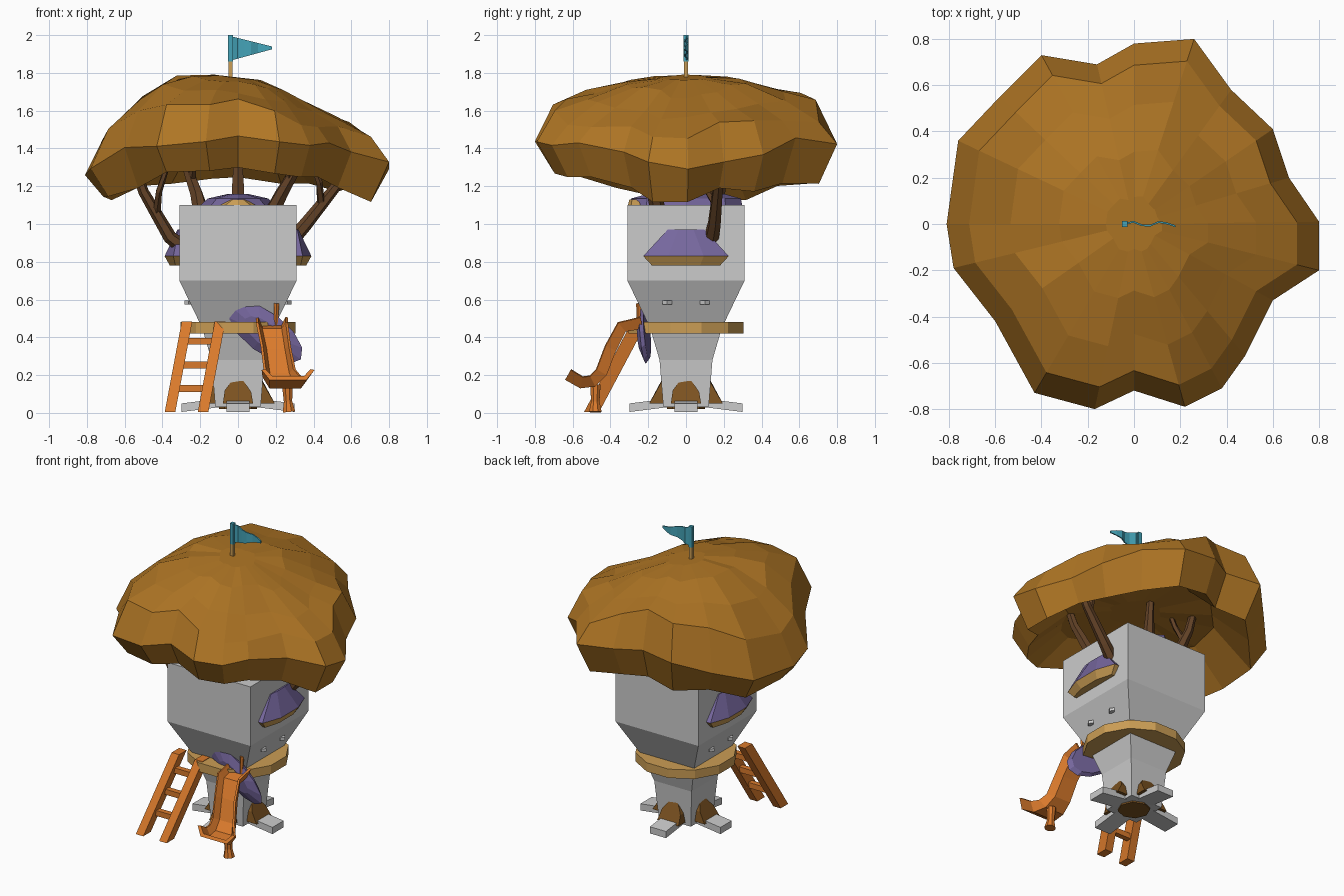
import bpy, bmesh, random
from math import sin, cos, pi, radians
from mathutils import Vector, Matrix

random.seed(4)
cube = bpy.data.objects.get("Cube")
if cube:
    bpy.data.objects.remove(cube)


def material(name, r, g, b):
    m = bpy.data.materials.new(name)
    m.use_nodes = True
    m.diffuse_color = (r, g, b, 1)
    m.node_tree.nodes["Principled BSDF"].inputs["Base Color"].default_value = (r, g, b, 1)
    return m


LEAF = material("autumn leaves", .43, .18, .018)
GREY = material("pale grey", .6, .6, .6)
PURPLE = material("purple", .18, .135, .34)
TAN = material("tan wood", .6, .34, .09)
ORANGE = material("orange", .7, .195, .025)
TEAL = material("teal", .058, .37, .48)
BARK = material("dark bark", .125, .055, .02)
MOSS = material("brown moss", .2, .085, .015)


def loft(name, rings, mat, matrix=None):
    """Skin a list of equal point rings and cap both ends."""
    bm = bmesh.new()
    loops = [[bm.verts.new(p) for p in ring] for ring in rings]
    n = len(loops[0])
    for a, b in zip(loops, loops[1:]):
        for i in range(n):
            j = (i + 1) % n
            bm.faces.new((a[i], a[j], b[j], b[i]))
    bm.faces.new(loops[0][::-1])
    bm.faces.new(loops[-1])
    if matrix:
        bm.transform(matrix)
    bmesh.ops.recalc_face_normals(bm, faces=bm.faces)
    mesh = bpy.data.meshes.new(name)
    bm.to_mesh(mesh)
    bm.free()
    mesh.materials.append(mat)
    ob = bpy.data.objects.new(name, mesh)
    bpy.context.collection.objects.link(ob)
    return ob


def ring(z, rx, ry, n=8, start=0.0, cx=0, cy=0):
    return [(cx + rx * cos(start + 2 * pi * i / n), cy + ry * sin(start + 2 * pi * i / n), z)
            for i in range(n)]


def square(z, h):
    return [(-h, -h, z), (h, -h, z), (h, h, z), (-h, h, z)]


def tube(name, path, radii, mat, sides=6):
    pts = [Vector(p) for p in path]
    rings = []
    for i, p in enumerate(pts):
        d = pts[min(i + 1, len(pts) - 1)] - pts[max(i - 1, 0)]
        q = d.to_track_quat('Z', 'Y')
        rings.append([p + q @ Vector(c) for c in ring(0, radii[i], radii[i], sides, pi / sides)])
    return loft(name, rings, mat)


def lerp(table, x):
    if x <= table[0][0]:
        return table[0][1]
    for (x0, z0), (x1, z1) in zip(table, table[1:]):
        if x <= x1:
            return z0 + (z1 - z0) * (x - x0) / (x1 - x0)
    return table[-1][1]


# House body, deck and trunk
loft("house", [square(.45, .19), square(.7, .31), square(1.1, .31)], GREY)
loft("deck", [ring(z, .315, .315, 12, pi / 12) for z in (.42, .48)], TAN)
loft("trunk", [square(.03, .12), square(.28, .14), square(.45, .19)], GREY)
loft("trunk_underside", [ring(.02, .1, .1), ring(.05, .1, .1)], MOSS)

# Roots and moss around the trunk foot
flame = [(-.08, .05), (-.07, .12), (-.04, .16), (-.03, .2), (0, .26),
         (.02, .18), (.05, .14), (.07, .11), (.08, .05)]
for k in range(4):
    turn = Matrix.Rotation(k * pi / 2, 4, 'Z')
    loft("root_foot", [[(-.06, y, z), (.06, y, z), (.06, y, z + .045), (-.06, y, z + .045)]
                       for y, z in ((-.1, .03), (-.3, .005))], GREY, turn)
    outer = [(x, -.195 + .07 * min(1, (z - .05) / .12), z) for x, z in flame]
    inner = [(x, -.11, z) for x, z in flame]
    loft("moss_patch", [outer, inner], MOSS, turn)

# Shelf mushrooms on both sides
for s in (-1, 1):
    rim = ring(.83, .085, .245, 8, pi / 8, s * .31)
    loft("shelf_cap", [rim, ring(.97, .012, .105, 8, pi / 8, s * .31)], PURPLE)
    loft("shelf_gills", [ring(.78, .055, .195, 8, pi / 8, s * .31), rim], TAN)
    for y in (-.1, .1):
        loft("wall_stub", [ring(z, .02, .025, 4, 0, s * .262, y) for z in (.575, .595)], GREY)

# Low cap on the roof
loft("roof_cap", [ring(1.09, .21, .3), ring(1.135, .16, .29), ring(1.16, .05, .2)], PURPLE)
loft("roof_gills", [ring(1.09, .11, .06, 8, 0, 0, -.25), ring(1.13, .04, .05, 8, 0, 0, -.25)], TAN)

# Branches holding up the crown
branches = [
    [(.27, .13, .9), (.36, .15, 1.0), (.52, .17, 1.2), (.62, .18, 1.4)],
    [(-.27, -.13, .86), (-.36, -.14, .93), (-.5, -.15, 1.17), (-.58, -.16, 1.4)],
    [(.19, -.15, 1.08), (.23, -.17, 1.16), (.31, -.2, 1.3), (.36, -.22, 1.46)],
    [(-.2, .15, 1.08), (-.22, .17, 1.16), (-.27, .2, 1.3), (-.3, .22, 1.46)],
    [(0, .13, 1.08), (0, .14, 1.2), (0, .15, 1.32), (0, .16, 1.46)],
]
for path in branches:
    tube("branch", path, [.042, .036, .028, .022], BARK)
    fork = Vector(path[1]).lerp(Vector(path[2]), .5)
    side = -1 if path[0][0] > .2 else 1
    if path[0][0]:
        tube("branch_twig", [fork, fork + Vector((side * .01, -.07, .12)),
                             fork + Vector((side * .07, -.1, .3))], [.022, .018, .014], BARK, 5)

# Leafy crown: outline seen from above, height by x profile and distance from centre
outline = [(.8, .01), (.8, -.2), (.6, -.33), (.48, -.57), (.38, -.71), (.22, -.79),
           (0, -.72), (-.17, -.8), (-.43, -.73), (-.6, -.42), (-.78, -.19), (-.81, 0),
           (-.76, .36), (-.58, .55), (-.4, .73), (-.16, .69), (0, .78), (.26, .8),
           (.42, .58), (.6, .41), (.67, .2)]
crest = [(-.8, 1.36), (-.66, 1.55), (-.4, 1.76), (-.2, 1.8), (.14, 1.76),
         (.38, 1.63), (.6, 1.53), (.77, 1.4)]


def crown_top(x, y):
    return lerp(crest, x) - .3 * y * y


def crown_rim(x, y):
    return 1.47 - .27 * x * x


def crown_under(x, y):
    return 1.3 - .33 * x * x - (.07 if y > 0 else 0) * abs(y)


def crown_hollow(x, y):
    return 1.42 - .25 * x * x


layers = [(.15, crown_top, 0), (.4, crown_top, .012), (.66, crown_top, .018),
          (.88, crown_top, .025), (1, crown_rim, .035), (.88, crown_under, .022),
          (.6, crown_hollow, .02), (.2, crown_hollow, 0)]
loft("leafy_crown", [[(x * t, y * t, f(x * t, y * t) + random.uniform(-j, j)) for x, y in outline]
                     for t, f, j in layers], LEAF)

# Flag on its pole
loft("flag_pole", [ring(z, .016, .016, 4, pi / 4, -.04) for z in (1.6, 1.88)], TAN)
loft("flag_sleeve", [ring(z, .018, .018, 4, pi / 4, -.04) for z in (1.86, 2)], TEAL)
flag = []
for i in range(7):
    f = i / 6
    x, y = -.04 + .22 * f, .01 * sin(f * 11)
    lo, hi = 1.865 + .06 * f, 1.995 - .055 * f
    flag.append([(x, y - .004, lo), (x, y + .004, lo), (x, y + .004, hi), (x, y - .004, hi)])
loft("flag", flag, TEAL)


# Ladder
def rail_point(side, f):
    return Vector((-.27 + .175 * side - .09 * f, -.235 - .255 * f, .48 * (1 - f)))


for side in (0, 1):
    loft("ladder_rail", [[rail_point(side, f) + Vector((a, b, .004))
                          for a, b in ((-.028, -.05), (.028, -.05), (.028, .03), (-.028, .03))]
                         for f in (0, 1)], ORANGE)
for f in (.21, .47, .73):
    tube("ladder_rung", [rail_point(0, f), rail_point(1, f)], [.026, .026], ORANGE, 4)

# Slide: U-shaped trough swept along a falling path (x, y, z, half width)
path = [(.18, -.23, .445, .085), (.18, -.32, .43, .085), (.2, -.37, .33, .08),
        (.22, -.42, .2, .085), (.235, -.48, .14, .1), (.25, -.56, .13, .12), (.265, -.64, .175, .14)]
trough = []
for i, (x, y, z, w) in enumerate(path):
    a, b = path[max(i - 1, 0)], path[min(i + 1, len(path) - 1)]
    up = Vector((0, b[2] - a[2], a[1] - b[1])).normalized()
    profile = [(-1, .06), (-.7, 0), (.7, 0), (1, .06), (.85, .065), (.6, .022), (-.6, .022), (-.85, .065)]
    trough.append([Vector((x + w * u, y, z)) + up * v for u, v in profile])
loft("slide", trough, ORANGE)
tube("slide_post", [(.27, -.48, .005), (.265, -.48, .06), (.26, -.48, .15)], [.036, .024, .03], ORANGE, 8)
tube("slide_handle", [(.2, -.25, .46), (.205, -.25, .58)], [.01, .014], ORANGE, 5)

# Tilted awning over the slide
tilt = (Matrix.Translation((.145, -.225, .425)) @ Matrix.Rotation(radians(37), 4, 'Y')
        @ Matrix.Rotation(radians(102), 4, 'X'))
loft("awning", [ring(-.02, .2, .1, 12), ring(0, .235, .11, 12), ring(.025, .13, .06, 12)], PURPLE, tilt)
